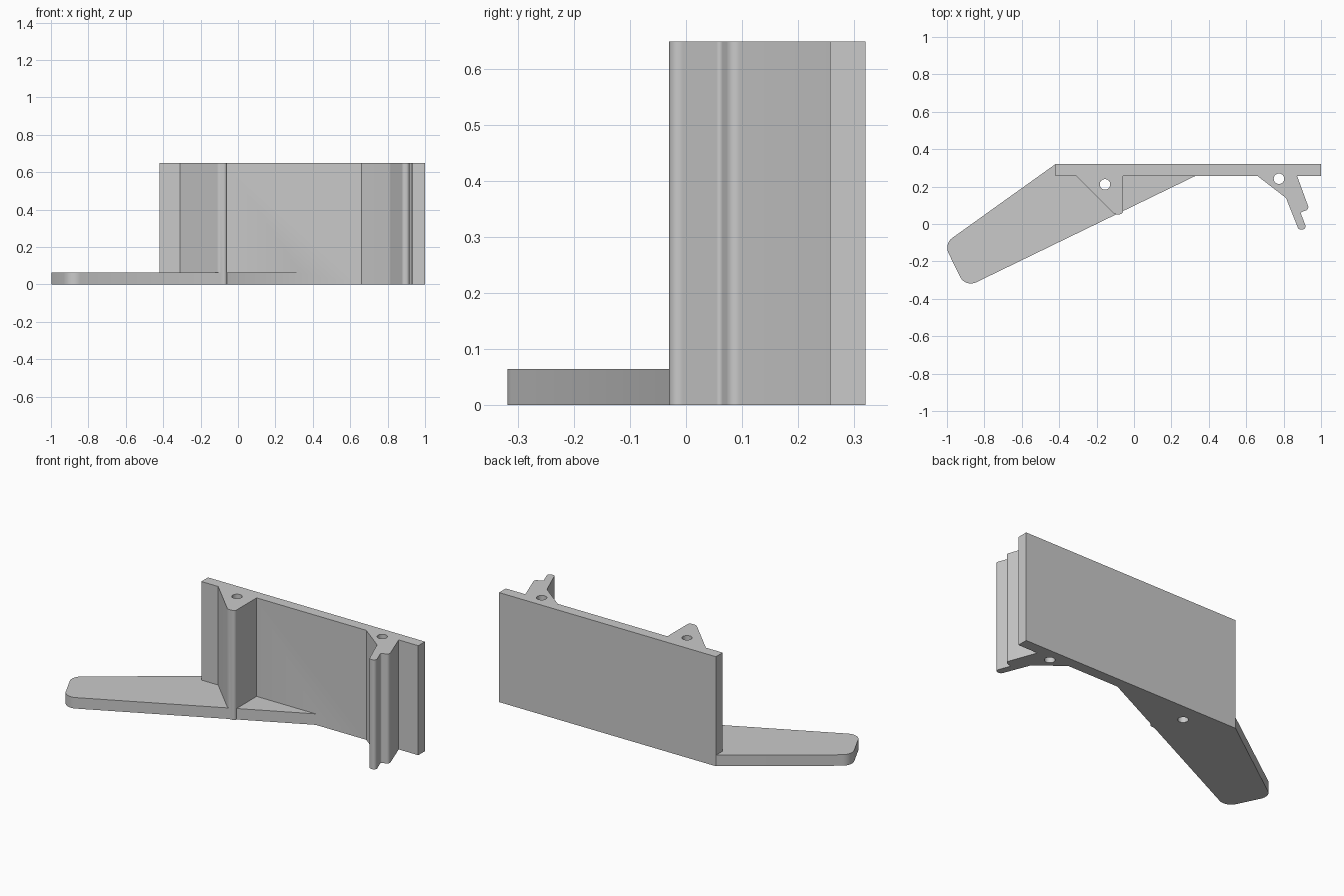
import bpy, bmesh, math
from mathutils import Vector

cube = bpy.data.objects.get("Cube")
if cube:
    bpy.data.objects.remove(cube, do_unlink=True)

grey = bpy.data.materials.new("light grey")
grey.use_nodes = True
colour = (0.59, 0.59, 0.59, 1)
grey.diffuse_color = colour
grey.node_tree.nodes["Principled BSDF"].inputs["Base Color"].default_value = colour


def rounded(corners, steps=8):
    """Replace each (x, y, radius) corner by a circular fillet."""
    out = []
    for i, (x, y, r) in enumerate(corners):
        p = Vector((x, y))
        if not r:
            out.append(p)
            continue
        a = (Vector(corners[i - 1][:2]) - p).normalized()
        b = (Vector(corners[(i + 1) % len(corners)][:2]) - p).normalized()
        half = a.angle(b) / 2
        centre = p + (a + b).normalized() * r / math.sin(half)
        start = (p + a * r / math.tan(half) - centre).normalized()
        end = (p + b * r / math.tan(half) - centre).normalized()
        out += [centre + start.slerp(end, k / steps) * r for k in range(steps + 1)]
    return out


def prism(name, points, z0, z1):
    """Extrude an outline straight up."""
    bm = bmesh.new()
    face = bm.faces.new([bm.verts.new((p.x, p.y, z0)) for p in points])
    top = bmesh.ops.extrude_face_region(bm, geom=[face], use_keep_orig=True)["geom"]
    bmesh.ops.translate(bm, vec=(0, 0, z1 - z0),
                        verts=[v for v in top if isinstance(v, bmesh.types.BMVert)])
    bmesh.ops.recalc_face_normals(bm, faces=bm.faces)
    mesh = bpy.data.meshes.new(name)
    bm.to_mesh(mesh)
    bm.free()
    mesh.materials.append(grey)
    obj = bpy.data.objects.new(name, mesh)
    bpy.context.collection.objects.link(obj)
    return obj


def combine(target, tool, operation):
    """Apply a boolean and discard the tool."""
    mod = target.modifiers.new(operation, "BOOLEAN")
    mod.operation, mod.object, mod.solver = operation, tool, "EXACT"
    bpy.context.view_layer.objects.active = target
    bpy.ops.object.modifier_apply(modifier=mod.name)
    bpy.data.objects.remove(tool, do_unlink=True)


# Upright plate with the triangular rib and the hooked clip
front = 0.257
plate = [(-0.42, 0.32, 0), (-0.42, front, 0)]
rib = [(-0.31, front, 0), (-0.105, 0.052, 0.025), (-0.058, 0.052, 0.018), (-0.058, front, 0)]
clip = [(0.66, front, 0), (0.813, 0.139, 0.03), (0.88, -0.03, 0.018), (0.925, -0.03, 0.018),
        (0.89, 0.062, 0.008), (0.937, 0.079, 0.018), (0.872, front, 0)]
end = [(1, front, 0), (1, 0.32, 0)]
bracket = prism("bracket", rounded(plate + rib + clip + end), 0, 0.648)

# Slanted flat foot
foot = prism("foot", rounded([(-0.42, 0.32, 0), (-1.016, -0.106, 0.065),
                              (-0.902, -0.34, 0.065), (0.38, 0.282, 0)]), 0, 0.065)
combine(bracket, foot, "UNION")

# Vertical screw holes
for x, y in ((-0.155, 0.212), (0.775, 0.242)):
    circle = [Vector((x + 0.028 * math.cos(t * math.tau / 32),
                      y + 0.028 * math.sin(t * math.tau / 32))) for t in range(32)]
    combine(bracket, prism("hole_cutter", circle, -0.1, 0.8), "DIFFERENCE")

bpy.ops.object.select_all(action="DESELECT")
bracket.select_set(True)
bpy.context.view_layer.objects.active = bracket
bpy.ops.object.shade_smooth_by_angle(angle=math.radians(30))
